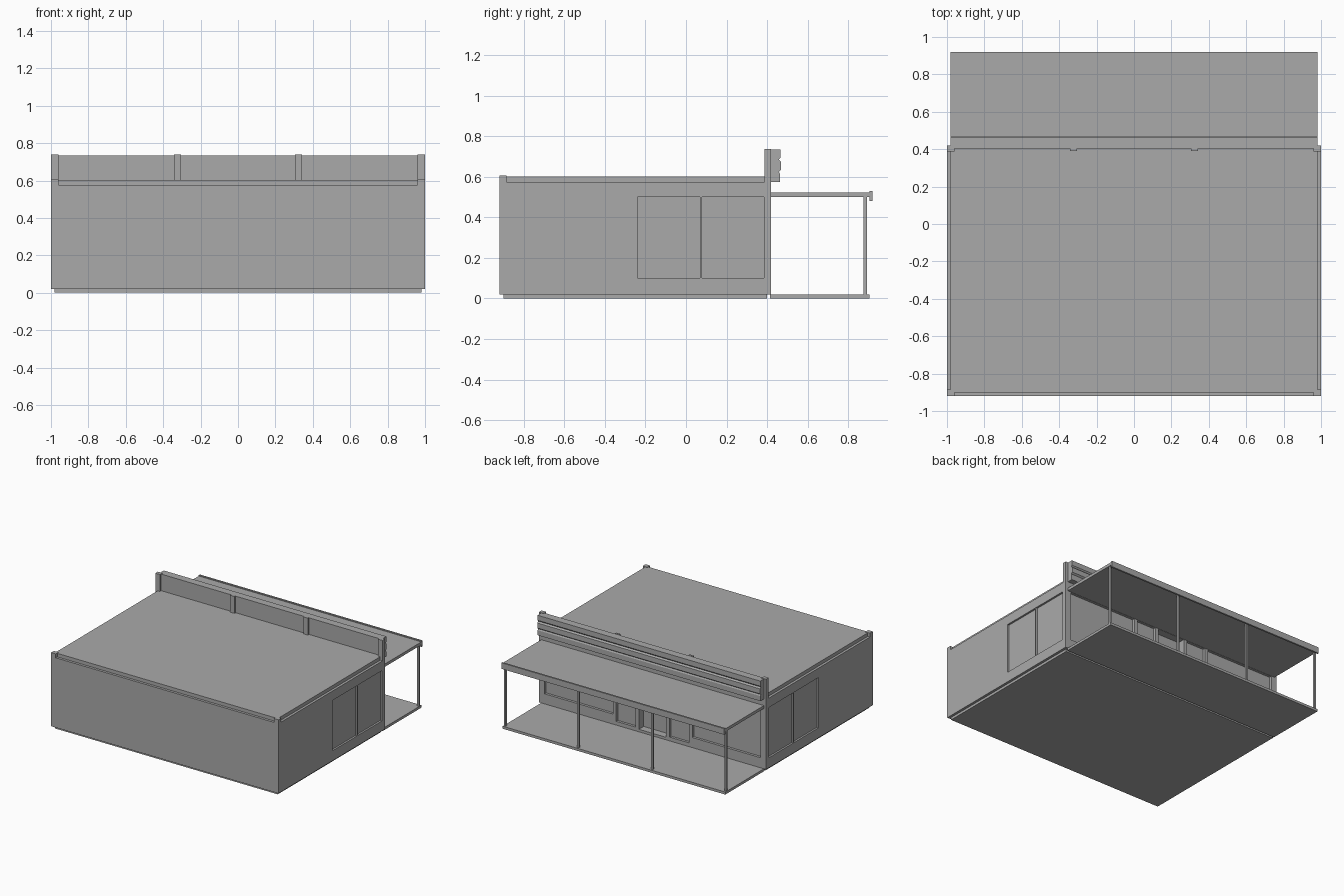
import bpy, bmesh

cube = bpy.data.objects.get("Cube")
if cube:
    bpy.data.objects.remove(cube, do_unlink=True)

grey = bpy.data.materials.new("plain_grey")
grey.use_nodes = True
colour = (0.4, 0.4, 0.4, 1)
grey.diffuse_color = colour
grey.node_tree.nodes["Principled BSDF"].inputs["Base Color"].default_value = colour


def add_box(bm, x, y, z):
    verts = bmesh.ops.create_cube(bm, size=1)["verts"]
    for v in verts:
        v.co = [(a + b) / 2 + c * (b - a) for c, (a, b) in zip(v.co, (x, y, z))]


def finish(name, bm):
    bmesh.ops.recalc_face_normals(bm, faces=bm.faces)
    mesh = bpy.data.meshes.new(name)
    bm.to_mesh(mesh)
    bm.free()
    mesh.materials.append(grey)
    obj = bpy.data.objects.new(name, mesh)
    bpy.context.collection.objects.link(obj)
    return obj


def boxes(name, *parts):
    bm = bmesh.new()
    for part in parts:
        add_box(bm, *part)
    return finish(name, bm)


def mirrored(part):
    (a, b), y, z = part
    return [part, ((-b, -a), y, z)]


# Floor slabs, with a narrow joint between house and porch
boxes("house_slab", ((-.98, .98), (-.9, .4), (0, .02)))
boxes("porch_slab", ((-.98, .98), (.415, .905), (0, .02)))

# Wall block, with recessed windows and doors cut into it
walls = boxes("walls", ((-1, 1), (-.92, .42), (.02, .575)))
recesses = []
for pane in ((-.24, .07), (.08, .385)):
    recesses += mirrored(((.985, 1.1), pane, (.1, .5)))
recesses += mirrored(((.35, .95), (.4, .5), (.1, .498)))
recesses += mirrored(((.15, .32), (.4, .5), (.05, .498)))
recesses.append(((-.12, .12), (.36, .5), (.04, .498)))
cutter = boxes("opening_cutter", *recesses)
cutter.hide_render = True
cut = walls.modifiers.new("openings", "BOOLEAN")
cut.operation = "DIFFERENCE"
cut.solver = "EXACT"
cut.object = cutter
bpy.context.view_layer.objects.active = walls
bpy.ops.object.modifier_apply(modifier="openings")
bpy.data.objects.remove(cutter, do_unlink=True)

# Roof set in from the walls, with raised front corners
boxes("roof", ((-.98, .98), (-.9, .405), (.575, .603)))
boxes("front_corner_posts", *mirrored(((.96, 1), (-.92, -.885), (.575, .606))))

# Rear parapet with its piers
boxes("parapet", ((-.97, .97), (.405, .42), (.575, .735)))
boxes("parapet_corner_posts", *mirrored(((.96, 1), (.388, .42), (.575, .738))))
boxes("parapet_piers", *mirrored(((.305, .342), (.39, .405), (.603, .738))))

# Ribbed fascia behind the parapet, a profile swept along x
profile = [(.42, .575), (.464, .575), (.464, .615), (.458, .625), (.47, .635),
           (.47, .675), (.458, .685), (.466, .695), (.466, .735), (.42, .735)]
bm = bmesh.new()
face = bm.faces.new([bm.verts.new((-.98, y, z)) for y, z in profile])
swept = bmesh.ops.extrude_face_region(bm, geom=[face])["geom"]
bmesh.ops.translate(bm, vec=(1.96, 0, 0),
                    verts=[g for g in swept if isinstance(g, bmesh.types.BMVert)])
finish("ribbed_fascia", bm)

# Porch canopy, edge board and posts
boxes("canopy", ((-.98, .98), (.42, .908), (.5, .523)))
boxes("canopy_edge_board", ((-.98, .98), (.906, .92), (.482, .53)))
boxes("porch_posts", *[((x - .008, x + .008), (.877, .892), (.02, .5))
                       for x in (-.97, -.325, .325, .97)])
